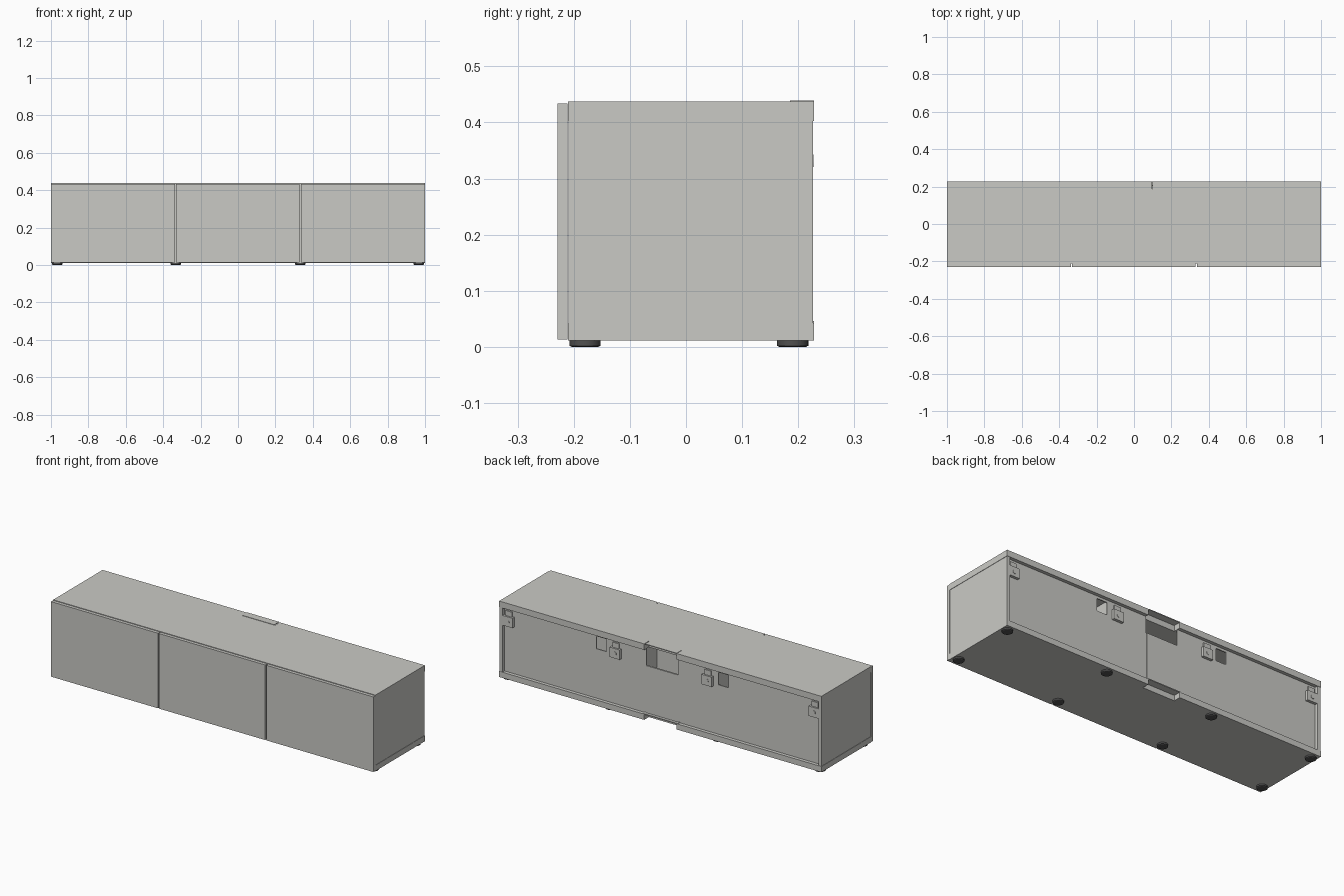
import bpy, bmesh, math
from mathutils import Matrix, Vector

if "Cube" in bpy.data.objects:
    bpy.data.objects.remove(bpy.data.objects["Cube"])


def material(name, rgb):
    m = bpy.data.materials.new(name)
    m.diffuse_color = (*rgb, 1)
    m.use_nodes = True
    m.node_tree.nodes["Principled BSDF"].inputs["Base Color"].default_value = m.diffuse_color
    return m


GREY = material("warm_grey_board", (0.59, 0.59, 0.56))
DARK = material("dark_rubber", (0.08, 0.08, 0.08))


def finish(name, bm, mat):
    bmesh.ops.recalc_face_normals(bm, faces=bm.faces)
    me = bpy.data.meshes.new(name)
    bm.to_mesh(me)
    bm.free()
    me.materials.append(mat)
    ob = bpy.data.objects.new(name, me)
    bpy.context.collection.objects.link(ob)
    return ob


def add_box(bm, x, y, z):
    size = [b - a for a, b in (x, y, z)]
    mid = [(a + b) / 2 for a, b in (x, y, z)]
    bmesh.ops.create_cube(bm, size=1, matrix=Matrix.Translation(mid) @ Matrix.Diagonal((*size, 1)))


def box(name, x, y, z, mat=GREY):
    bm = bmesh.new()
    add_box(bm, x, y, z)
    return finish(name, bm, mat)


def add_disc(bm, centre, r, depth, axis="z", r2=None, n=24):
    rot = Matrix.Rotation(-math.pi / 2, 4, "X") if axis == "y" else Matrix()
    bmesh.ops.create_cone(bm, cap_ends=True, segments=n, radius1=r, radius2=r2 or r,
                          depth=depth, matrix=Matrix.Translation(centre) @ rot)


def cut_board(name, us, vs, to_3d, offset, holes):
    """Flat board on a grid of cut lines; cells whose middle is in a hole are left out."""
    bm = bmesh.new()
    vert = {(u, v): bm.verts.new(to_3d(u, v)) for u in us for v in vs}
    for u0, u1 in zip(us, us[1:]):
        for v0, v1 in zip(vs, vs[1:]):
            u, v = (u0 + u1) / 2, (v0 + v1) / 2
            if not any(a < u < b and c < v < d for a, b, c, d in holes):
                bm.faces.new([vert[k] for k in ((u0, v0), (u1, v0), (u1, v1), (u0, v1))])
    bmesh.ops.delete(bm, geom=[v for v in bm.verts if not v.link_faces], context="VERTS")
    ext = bmesh.ops.extrude_face_region(bm, geom=bm.faces[:], use_keep_orig=True)
    bmesh.ops.translate(bm, vec=Vector(offset), verts=[g for g in ext["geom"] if isinstance(g, bmesh.types.BMVert)])
    return finish(name, bm, GREY)


FRONT, BACK = -0.21, 0.228
NOTCH = [(-0.1, 0.1, 0.187, 1)]

# top and bottom boards, each with a cable notch in the rear edge
for name, z0, z1 in (("top_board", 0.403, 0.437), ("bottom_board", 0.011, 0.043)):
    cut_board(name, [-1, -0.1, 0.1, 1], [FRONT, 0.187, BACK],
              lambda u, v, z=z0: (u, v, z), (0, 0, z1 - z0), NOTCH)

# thin covers over the cable notches
box("top_notch_cover", (-0.102, 0.095), (0.185, BACK), (0.435, 0.439))
box("bottom_notch_cover", (-0.108, 0.108), (0.185, BACK), (0.041, 0.046))

# outer sides and inner dividers
for s, side in ((-1, "left"), (1, "right")):
    box(side + "_side", sorted((s * 0.998, s * 0.98)), (FRONT + 0.001, BACK - 0.002), (0.043, 0.403))
    box(side + "_divider", sorted((s * 0.325, s * 0.341)), (FRONT + 0.001, 0.203), (0.043, 0.403))

# recessed back with cable openings
cut_board("back_board", [-0.98, -0.41, -0.347, -0.1, 0.1, 0.347, 0.41, 0.98],
          [0.043, 0.31, 0.32, 0.39, 0.403], lambda u, v: (u, 0.203, v), (0, 0.006, 0),
          [(-0.41, -0.347, 0.32, 0.39), (0.347, 0.41, 0.32, 0.39), (-0.1, 0.1, 0.31, 0.403)])
box("back_joint_strip", (-0.095, 0.095), (0.205, 0.213), (0.046, 0.31))

# three doors
for i, (a, b) in enumerate(((-1, -0.336), (-0.331, 0.329), (0.336, 1))):
    box(f"door_{i + 1}", (a, b), (-0.229, -0.211), (0.013, 0.434))

# wall mounting brackets with a screw and an upper hook
for i, x in enumerate((-0.95, -0.285, 0.285, 0.95)):
    bm = bmesh.new()
    add_box(bm, (x - 0.031, x + 0.031), (0.208, 0.225), (0.305, 0.36))
    add_box(bm, (x - 0.02, x + 0.02), (0.208, 0.216), (0.36, 0.388))
    add_disc(bm, (x, 0.2255, 0.332), 0.011, 0.003, "y")
    finish(f"wall_bracket_{i + 1}", bm, GREY)

# round feet
for x in (-0.967, -0.333, 0.333, 0.967):
    for y, row in ((-0.18, "front"), (0.19, "rear")):
        bm = bmesh.new()
        add_disc(bm, (x, y, 0.0065), 0.028, 0.009)
        add_disc(bm, (x, y, 0.001), 0.024, 0.002, r2=0.027)
        ob = finish(f"{row}_foot", bm, DARK)
        bpy.context.view_layer.objects.active = ob
        ob.select_set(True)
        bpy.ops.object.shade_smooth_by_angle(angle=math.radians(30))
        ob.select_set(False)
